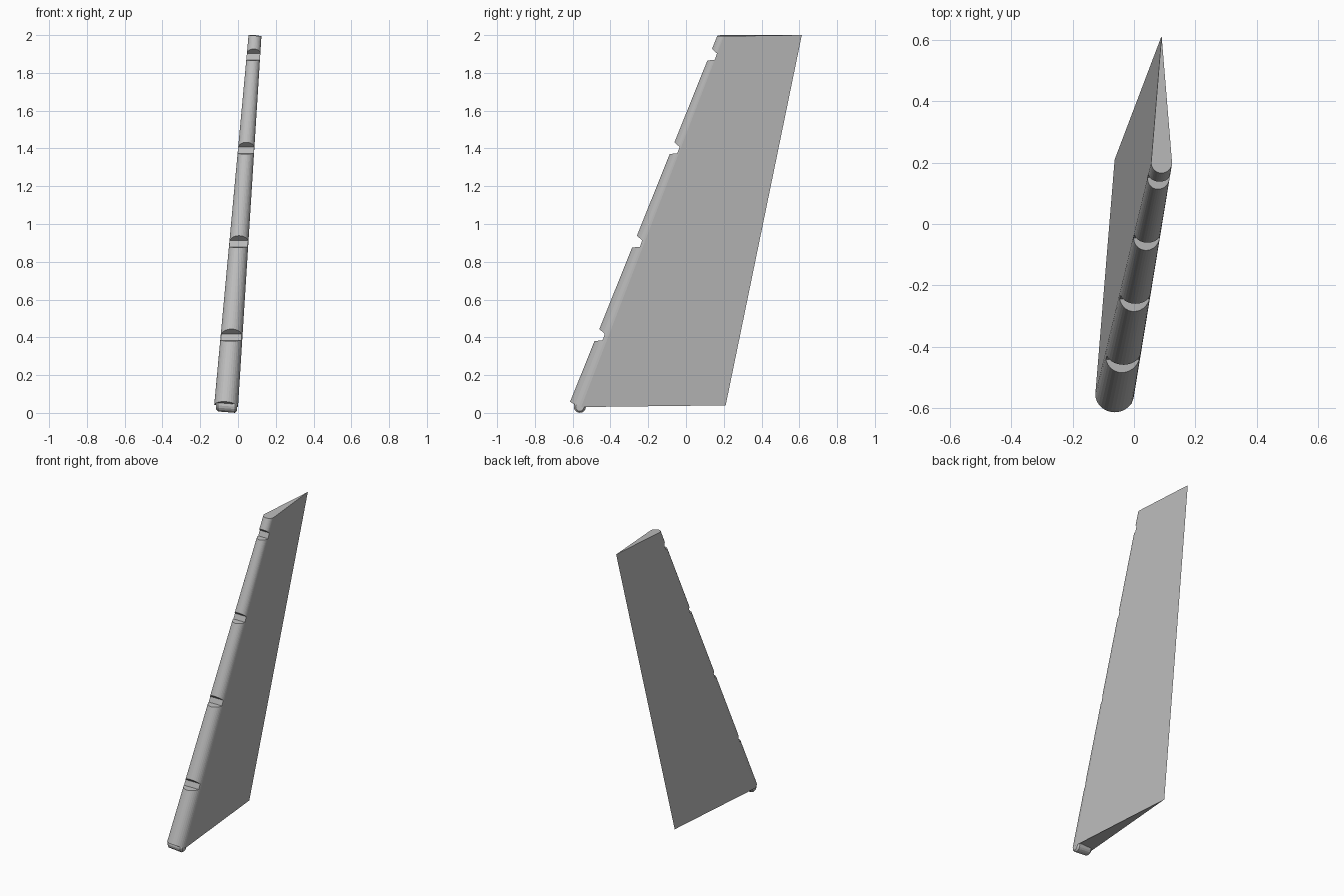
import bpy, bmesh, math
from mathutils import Vector

cube = bpy.data.objects.get("Cube")
if cube:
    bpy.data.objects.remove(cube)

grey = bpy.data.materials.new("plain grey")
grey.use_nodes = True
grey.diffuse_color = (0.5, 0.5, 0.5, 1)
grey.node_tree.nodes["Principled BSDF"].inputs["Base Color"].default_value = (0.5, 0.5, 0.5, 1)


def loft(name, rings):
    """Closed solid between matching rings of points."""
    bm = bmesh.new()
    vs = [[bm.verts.new(p) for p in ring] for ring in rings]
    n = len(vs[0])
    for a, b in zip(vs, vs[1:]):
        for i in range(n):
            j = (i + 1) % n
            bm.faces.new((a[i], a[j], b[j], b[i]))
    bm.faces.new(vs[0][::-1])
    bm.faces.new(vs[-1])
    bmesh.ops.recalc_face_normals(bm, faces=bm.faces)
    mesh = bpy.data.meshes.new(name)
    bm.to_mesh(mesh)
    bm.free()
    obj = bpy.data.objects.new(name, mesh)
    bpy.context.collection.objects.link(obj)
    mesh.materials.append(grey)
    return obj


# Wedge section: round nose at the front, sharp trailing edge at the back
def section(centre, radius, forward, trailing, steps=16):
    c, f, side = Vector(centre), Vector(forward), Vector((1, 0, -0.08))
    arc = [math.pi * i / steps for i in range(steps + 1)]
    return [c + radius * (math.cos(a) * side + math.sin(a) * f) for a in arc] + [Vector(trailing)]


fin = loft("fin", [
    section((-0.063, -0.555, 0.036), 0.063, (0, -0.928, 0.371), (-0.063, 0.21, 0.04)),
    section((0.09, 0.2, 1.997), 0.034, (0, -1, 0), (0.09, 0.613, 2.0)),
])

# Hinge notches across the nose
profile = [(0.01, 0.035), (0.04, 0.008), (0.028, -0.026), (-0.02, -0.03),
           (-0.13, -0.03), (-0.09, 0.125)]
for i in range(4):
    z = 0.41 + 0.495 * i
    y = -0.47 + 0.198 * i
    cutter = loft("notch_cutter_%d" % (i + 1),
                  [[(x, y + dy, z + dz) for dy, dz in profile] for x in (-0.3, 0.3)])
    cutter.hide_render = True
    cutter.hide_set(True)
    cut = fin.modifiers.new("notch", "BOOLEAN")
    cut.operation, cut.solver, cut.object = "DIFFERENCE", "EXACT", cutter

# Apply the cuts, then drop the helpers
bpy.context.view_layer.update()
result = bpy.data.meshes.new_from_object(fin.evaluated_get(bpy.context.evaluated_depsgraph_get()))
fin.modifiers.clear()
fin.data = result
for obj in [o for o in bpy.data.objects if o.name.startswith("notch_cutter")]:
    bpy.data.objects.remove(obj)

# Pivot roller with bevelled ends under the nose
stations = [(-0.055, 0.022), (-0.044, 0.032), (0.044, 0.032), (0.055, 0.022)]
loft("pivot_roller", [
    [(-0.061 + x, -0.562 + r * math.cos(a), 0.036 - 0.08 * x + r * math.sin(a))
     for a in (math.tau * i / 16 for i in range(16))]
    for x, r in stations])
